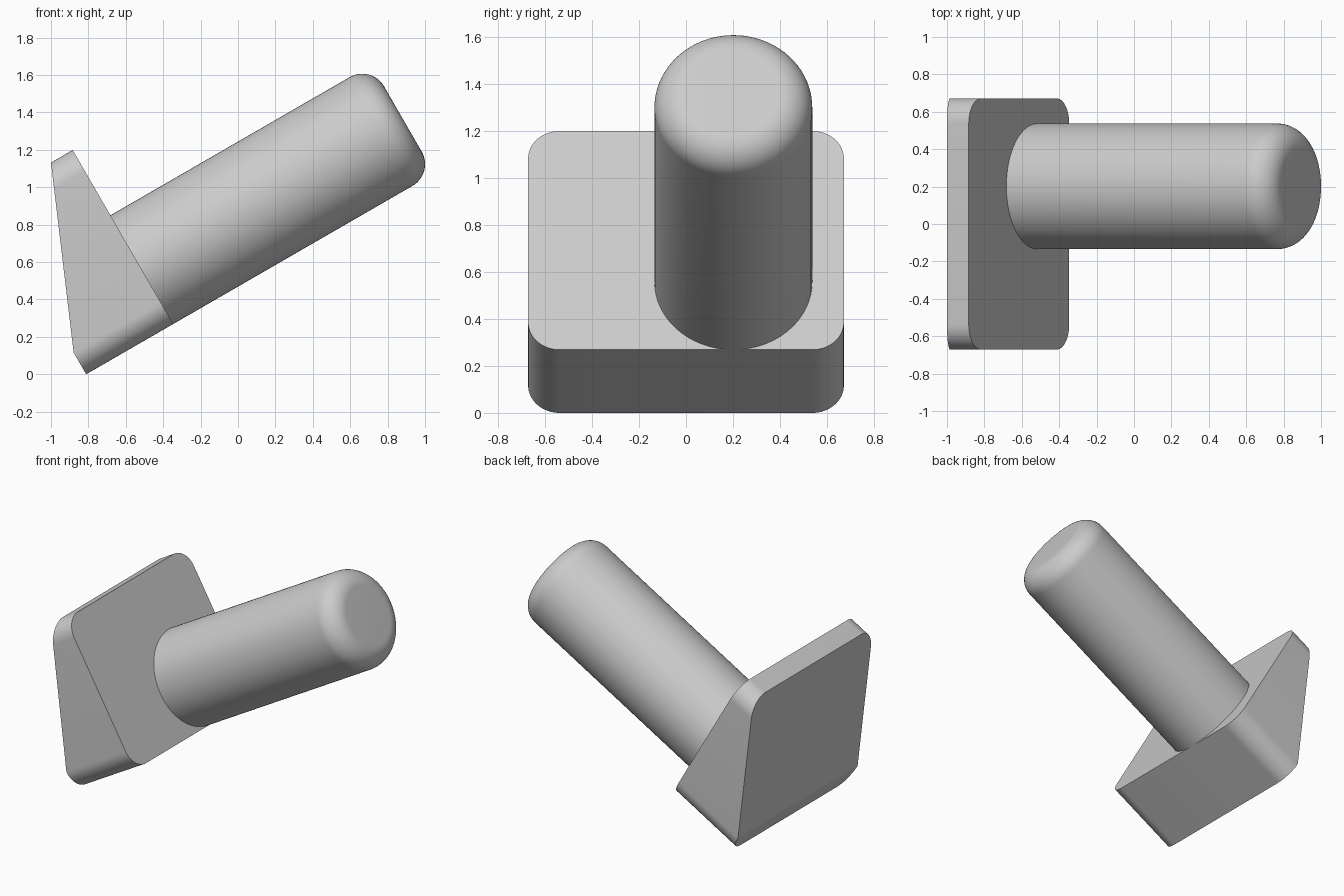
import bpy, bmesh
from math import sin, cos, pi, radians
from mathutils import Matrix, Vector

cube = bpy.data.objects.get("Cube")
if cube:
    bpy.data.objects.remove(cube)

U = 0.1343                      # design unit
TILT = radians(30)

grey = bpy.data.materials.new("light grey")
grey.use_nodes = True
colour = (0.6, 0.6, 0.6, 1)
grey.diffuse_color = colour
grey.node_tree.nodes["Principled BSDF"].inputs["Base Color"].default_value = colour

# Local frame: x along the post, z up the plate face, origin at the face's lower edge
FRAME = (Matrix.Translation((-1 + (4 + cos(TILT)) * U, 0, 2 * U))
         @ Matrix.Rotation(-TILT, 4, 'Y') @ Matrix.Scale(U, 4))


def finish(bm, name):
    bmesh.ops.recalc_face_normals(bm, faces=bm.faces)
    bm.transform(FRAME)
    mesh = bpy.data.meshes.new(name)
    bm.to_mesh(mesh)
    bm.free()
    mesh.materials.append(grey)
    obj = bpy.data.objects.new(name, mesh)
    bpy.context.collection.objects.link(obj)
    bpy.ops.object.select_all(action='DESELECT')
    obj.select_set(True)
    bpy.context.view_layer.objects.active = obj
    bpy.ops.object.shade_smooth_by_angle(angle=radians(20))


# Wedge plate: rounded rectangle with a flat strip and a sloping face at the back
def back_depth(z):
    return -4 + 3 * max(0, z - 1) / 7


STEPS = 16
corners = [(4, 7), (-4, 7), (-4, 1), (4, 1)]
outline = []
for i, (cy, cz) in enumerate(corners):
    for k in range(STEPS + 1):
        a = pi / 2 * (i + k / STEPS)
        outline.append((cy + cos(a), cz + sin(a)))

bm = bmesh.new()
front = [bm.verts.new((0, y, z)) for y, z in outline]
back = [bm.verts.new((back_depth(z), y, z)) for y, z in outline]
n = len(outline)
bm.faces.new(front)
for i in range(n):
    j = (i + 1) % n
    bm.faces.new((front[i], front[j], back[j], back[i]))
half = n // 2
bm.faces.new(back[:half] + [back[half], back[-1]])    # sloping back
bm.faces.new(back[half:])                             # lower strip
finish(bm, "wedge_plate")

# Round post: profile with a rounded end, spun about its axis
RADIUS, LENGTH = 2.5, 12
axis = Vector((0, 1.5, RADIUS))
profile = [(0, 0), (0, RADIUS)]
for k in range(STEPS + 1):
    a = pi / 2 * k / STEPS
    profile.append((LENGTH - 1 + sin(a), RADIUS - 1 + cos(a)))
profile.append((LENGTH, 0))

bm = bmesh.new()
verts = [bm.verts.new(axis + Vector((x, 0, r))) for x, r in profile]
edges = [bm.edges.new(pair) for pair in zip(verts, verts[1:])]
bmesh.ops.spin(bm, geom=verts + edges, cent=axis, axis=(1, 0, 0),
               angle=2 * pi, steps=96, use_duplicate=False)
bmesh.ops.remove_doubles(bm, verts=bm.verts, dist=0.001)
finish(bm, "round_post")
